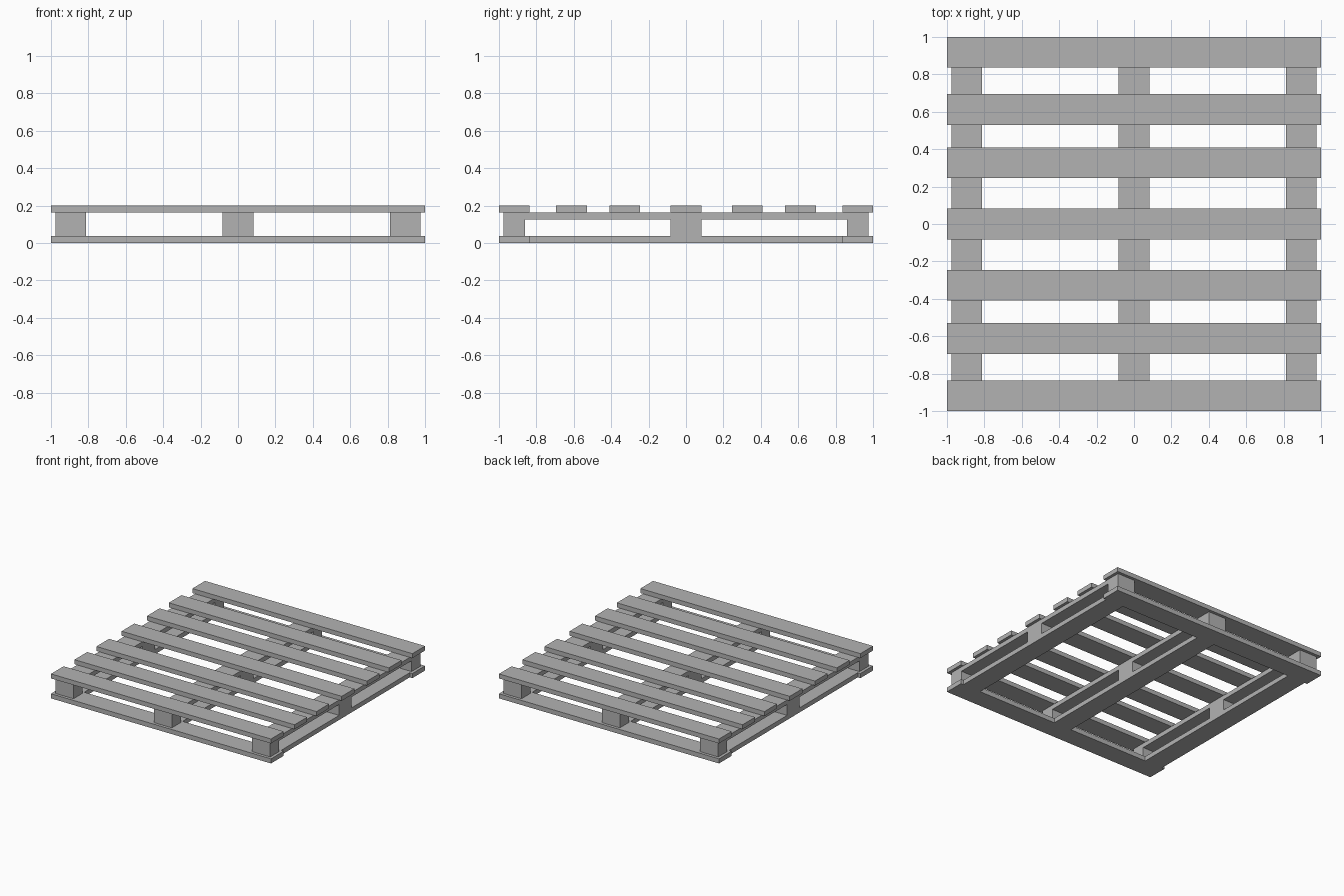
import bpy

cube = bpy.data.objects.get("Cube")
if cube:
    bpy.data.objects.remove(cube, do_unlink=True)

# Single flat grey for the whole pallet
grey = bpy.data.materials.new("plain grey")
grey.use_nodes = True
color = (0.45, 0.45, 0.45, 1)
grey.diffuse_color = color
grey.node_tree.nodes["Principled BSDF"].inputs["Base Color"].default_value = color


def board(name, x, y, z):
    """Box spanning the given (low, high) ranges."""
    spans = (x, y, z)
    bpy.ops.mesh.primitive_cube_add(size=1, location=[(a + b) / 2 for a, b in spans])
    ob = bpy.context.object
    ob.name = name
    ob.scale = [b - a for a, b in spans]
    bpy.ops.object.transform_apply(location=False, rotation=False, scale=True)
    ob.data.materials.append(grey)


def around(center, half):
    return (center - half, center + half)


# Heights of the layers, from the ground up
BASE, BLOCK, STRINGER, DECK = (0, 0.038), (0.038, 0.127), (0.127, 0.164), (0.164, 0.201)
HALF = 0.082
EDGE = 0.976
COLUMNS = {"right": around(-0.894, HALF), "middle": around(0, HALF), "left": around(0.894, HALF)}
ROWS = {"front": (-EDGE, -0.86), "centre": around(0, HALF), "back": (0.86, EDGE)}

# Top deck slats across the width
for i, y in enumerate((-0.918, -0.612, -0.328, 0, 0.328, 0.612, 0.918)):
    board(f"deck_slat_{i + 1}", (-1, 1), around(y, HALF), DECK)

# Stringers, spacer blocks and bottom runners in three columns
for side, x in COLUMNS.items():
    board(f"{side}_stringer", x, (-EDGE, EDGE), STRINGER)
    board(f"{side}_bottom_runner", x, (-0.836, 0.836), BASE)
    for row, y in ROWS.items():
        board(f"{row}_{side}_block", x, y, BLOCK)

# Bottom end boards
for name, y in (("front", -0.918), ("back", 0.918)):
    board(f"{name}_bottom_board", (-1, 1), around(y, HALF), BASE)
